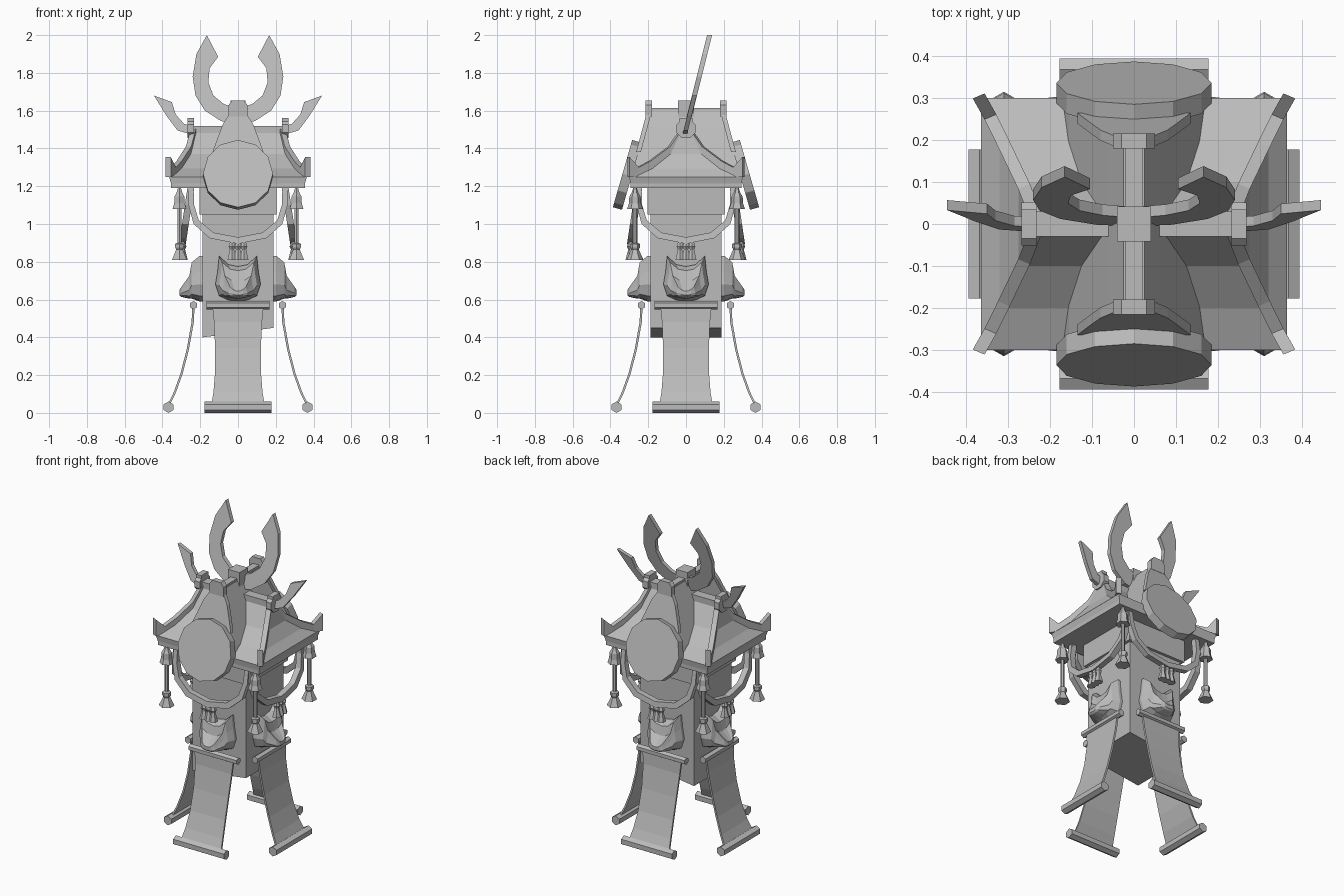
import bpy, bmesh
from math import pi, sin, cos, radians
from mathutils import Matrix, Vector

cube = bpy.data.objects.get("Cube")
if cube:
    bpy.data.objects.remove(cube)

GREY = (0.5, 0.5, 0.5, 1)
mat = bpy.data.materials.new("plain grey")
mat.use_nodes = True
mat.diffuse_color = GREY
mat.node_tree.nodes["Principled BSDF"].inputs["Base Color"].default_value = GREY
ID = Matrix.Identity(4)


def turn(angle):
    return Matrix.Rotation(angle, 4, 'Z')


def flip(sx, sy=1):
    return Matrix.Diagonal((sx, sy, 1, 1))


def lean(slope, pivot):
    """Shear that moves y by slope for each unit of height above the pivot."""
    m = Matrix.Identity(4)
    m[1][2], m[1][3] = slope, -slope * pivot
    return m


def loft(name, rings, m=ID):
    """Skin a row of equal point rings and cap both ends."""
    bm = bmesh.new()
    rows = [[bm.verts.new(m @ Vector(p)) for p in ring] for ring in rings]
    n = len(rows[0])
    for a, b in zip(rows, rows[1:]):
        for i in range(n):
            j = (i + 1) % n
            bm.faces.new((a[i], a[j], b[j], b[i]))
    bm.faces.new(rows[0])
    bm.faces.new(rows[-1])
    bmesh.ops.recalc_face_normals(bm, faces=bm.faces)
    mesh = bpy.data.meshes.new(name)
    bm.to_mesh(mesh)
    bm.free()
    mesh.materials.append(mat)
    ob = bpy.data.objects.new(name, mesh)
    bpy.context.collection.objects.link(ob)
    return ob


def rect(x, y, z):
    return [(-x, -y, z), (x, -y, z), (x, y, z), (-x, y, z)]


def box(name, x, y, z0, z1, m=ID):
    return loft(name, [rect(x, y, z0), rect(x, y, z1)], m)


def prism(name, outline, y0, y1, m=ID):
    """Extrude an (x, z) outline along y."""
    return loft(name, [[(x, y, z) for x, z in outline] for y in (y0, y1)], m)


def ngon(r, n, cz=0, phase=pi / 2):
    return [(r * cos(phase + 2 * pi * i / n), cz + r * sin(phase + 2 * pi * i / n)) for i in range(n)]


def lathe(name, profile, n, m=ID):
    return loft(name, [[(x, y, z) for x, y in ngon(r, n)] for r, z in profile], m)


def roller(name, r, half, dist, z, m):
    ring = ngon(r, 6)
    loft(name, [[(x, a - dist, z + b) for a, b in ring] for x in (-half, half)], m)


def mirrored(half):
    """Complete a half outline that starts and ends on x = 0."""
    return half + [(-x, z) for x, z in reversed(half) if x > 0]


# Pillar with a slanted foot, collar and eave board
pillar = loft("pillar", [rect(0.187, 0.187, 0.4), rect(0.187, 0.187, 1.1)])
for v in pillar.data.vertices:
    if v.co.z < 0.5 and v.co.x > 0:
        v.co.z = 0.45
box("collar", 0.205, 0.205, 1.05, 1.19)
box("eave_board", 0.355, 0.295, 1.19, 1.22)

# Main roof with concave slopes
loft("main_roof", [rect(*r) for r in (
    (0.355, 0.295, 1.215), (0.365, 0.30, 1.25), (0.32, 0.2, 1.295),
    (0.275, 0.1, 1.37), (0.25, 0.012, 1.51))])
box("main_ridge", 0.25, 0.03, 1.46, 1.52)

# Hip bars that turn up at the corners
bar = ((0.235, 0.02, 1.46, 1.51), (0.262, 0.09, 1.36, 1.41), (0.31, 0.19, 1.28, 1.335),
       (0.342, 0.255, 1.25, 1.30), (0.37, 0.305, 1.25, 1.355))
for sx in (1, -1):
    for sy in (1, -1):
        loft("hip_bar", [[(x + s * 0.014, y - s * 0.006, z) for s, z in
                          ((-1, lo), (1, lo), (1, hi), (-1, hi))]
                         for x, y, lo, hi in bar], flip(sx, sy))

# Cross gable running front to back, ends slanting outward toward the bottom
half = [(0, 1.6), (0.025, 1.6), (0.065, 1.51), (0.095, 1.44), (0.125, 1.37),
        (0.155, 1.3), (0.18, 1.22), (0, 1.22)]
gable = mirrored(half)
loft("cross_gable", [[(x, s * (0.195 + (1.6 - z) * 0.27), z) for x, z in gable] for s in (-1, 1)])
box("cross_ridge", 0.022, 0.2, 1.55, 1.613)
box("ridge_block", 0.04, 0.042, 1.5, 1.655)

for angle in (0, pi):
    m = turn(angle)
    # Tilted round drum faces and crests of the cross gable
    prism("round_plate", ngon(0.185, 12), -0.025, 0.025,
          m @ Matrix.Translation((0, -0.312, 1.26)) @ Matrix.Rotation(radians(-16), 4, 'X'))
    trim = mirrored([(0, 1.6), (0.035, 1.6), (0.08, 1.53), (0.11, 1.45), (0.135, 1.38), (0, 1.38)])
    loft("gable_trim", [[(x, -(d + (1.6 - z) * 0.27), z) for x, z in trim] for d in (0.18, 0.205)], m)
    prism("gable_crest", mirrored([(0, 1.655), (0.03, 1.655), (0.05, 1.63), (0.05, 1.57), (0, 1.57)]),
          -0.215, -0.18, m)
    # Crests at the ends of the main ridge
    side = m @ turn(pi / 2)
    prism("ridge_crest", ngon(0.055, 8, 1.505, pi / 8), -0.268, -0.232, side)
    box("ridge_crest_cap", 0.035, 0.018, 1.53, 1.56, side @ Matrix.Translation((0, -0.25, 0)))

# Large crescent horns and small side horns, leaning back
horn = [(0, 1.53), (0.09, 1.545), (0.175, 1.6), (0.225, 1.68), (0.24, 1.78), (0.22, 1.9),
        (0.165, 2.0), (0.105, 1.885), (0.15, 1.825), (0.157, 1.75), (0.13, 1.68),
        (0.075, 1.635), (0, 1.61)]
side_horn = [(0.25, 1.475), (0.32, 1.495), (0.38, 1.575), (0.445, 1.68), (0.35, 1.645),
             (0.33, 1.58), (0.285, 1.53), (0.25, 1.52)]
for s in (1, -1):
    prism("crescent_horn", horn, -0.013, 0.013, flip(s) @ lean(0.25, 1.5))
    prism("side_horn", side_horn, -0.012, 0.012, flip(s) @ lean(0.25, 1.5))

# Corner tassels under the eaves
tassel = ((0.006, 1.2), (0.018, 1.165), (0.03, 1.145), (0.032, 1.11), (0.042, 1.08),
          (0.012, 1.08), (0.012, 0.9), (0.026, 0.895), (0.026, 0.875), (0.02, 0.865), (0.045, 0.81))
for x in (0.31, -0.31):
    for y in (0.27, -0.27):
        lathe("corner_tassel", tassel, 6, Matrix.Translation((x, y, 0)))

# Rope swag, mask and banner on each of the four sides
outer = [(0, 0.895), (0.15, 0.925), (0.235, 1.0), (0.262, 1.1), (0.262, 1.19)]
inner = [(0.235, 1.19), (0.232, 1.1), (0.208, 1.02), (0.13, 0.955), (0, 0.93)]
face = mirrored([(0, 0.775), (0.05, 0.785), (0.1, 0.83), (0.108, 0.75), (0.12, 0.68),
                 (0.1, 0.62), (0.05, 0.597), (0, 0.59)])
layers = ((1, 1, 0.69, 0.185), (1, 1, 0.69, 0.205), (0.84, 0.8, 0.685, 0.245),
          (0.7, 0.5, 0.655, 0.258), (0.42, 0.22, 0.636, 0.3), (0.25, 0.12, 0.635, 0.31))
cloth = ((0.235, 0.575, 0.137), (0.24, 0.48, 0.127), (0.265, 0.34, 0.121),
         (0.298, 0.21, 0.122), (0.334, 0.11, 0.13), (0.37, 0.035, 0.142))
for i in range(4):
    m = turn(i * pi / 2)
    prism("rope_swag", mirrored(outer + inner), -0.018, 0.018,
          m @ Matrix.Translation((0, -0.25, 0)) @ lean(0.15, 1.19))
    for x in (-0.032, 0, 0.032):
        lathe("swag_tassel", ((0.012, 0.905), (0.02, 0.88), (0.013, 0.865), (0.027, 0.81)), 6,
              m @ Matrix.Translation((x, -0.293, 0)))
    loft("animal_mask", [[(x * sx, -d, c + (z - 0.69) * sz) for x, z in face]
                         for sx, sz, c, d in layers], m)
    loft("banner_cloth", [[(sx * w, sy * 0.006 - d, z) for sx, sy in
                           ((-1, -1), (1, -1), (1, 1), (-1, 1))] for d, z, w in cloth], m)
    roller("banner_top_rod", 0.022, 0.168, 0.235, 0.57, m)
    roller("banner_bottom_rod", 0.03, 0.178, 0.368, 0.03, m)
